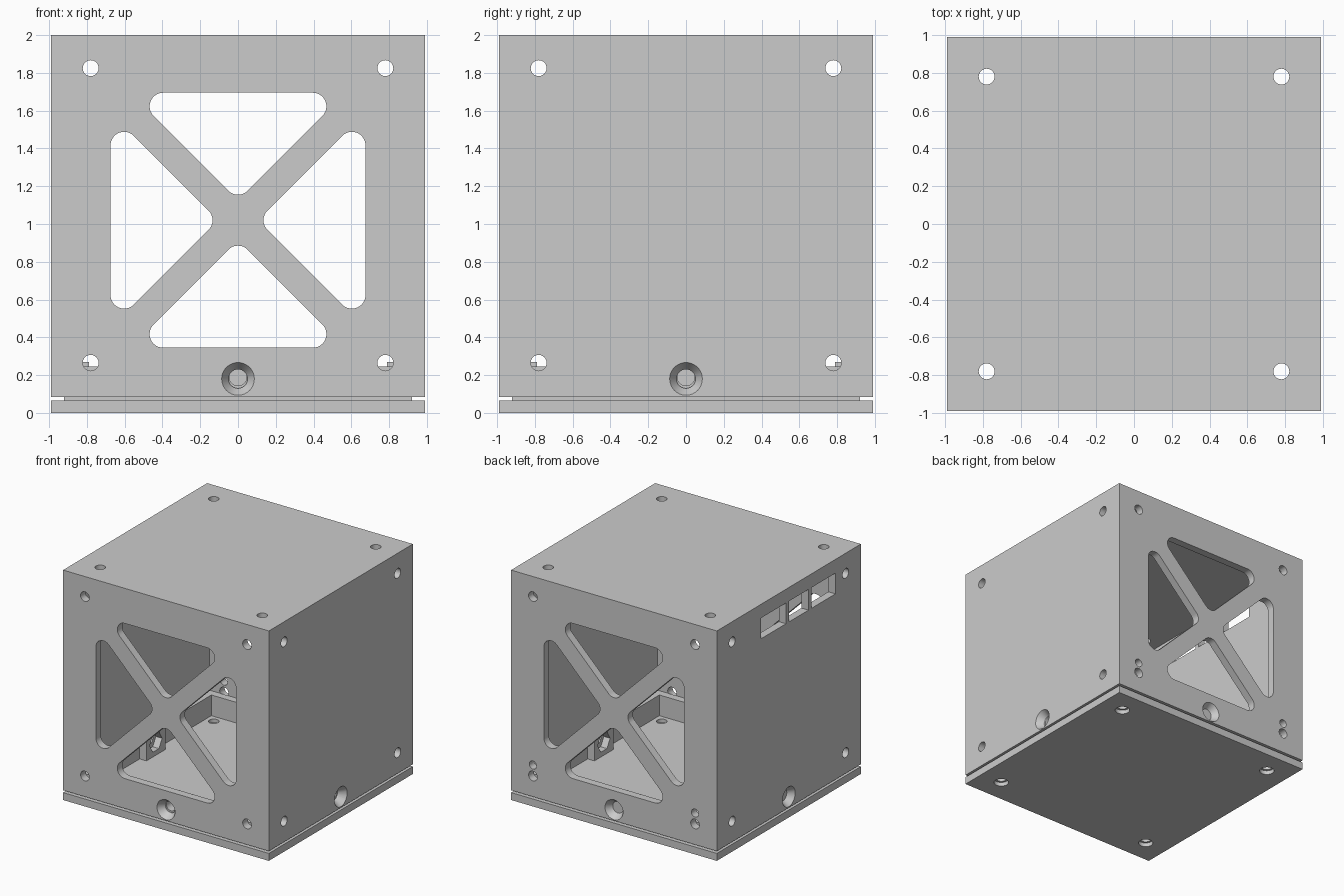
import bpy, bmesh
from math import sin, cos, pi, radians
from mathutils import Matrix, Vector

if "Cube" in bpy.data.objects:
    bpy.data.objects.remove(bpy.data.objects["Cube"])

# Single plastic colour
grey = bpy.data.materials.new("light grey plastic")
grey.use_nodes = True
grey.diffuse_color = (0.6, 0.6, 0.6, 1)
grey.node_tree.nodes["Principled BSDF"].inputs["Base Color"].default_value = (0.6, 0.6, 0.6, 1)


def circle(u, v, r, n=32, turn=0):
    return [(u + r * cos(turn + 2 * pi * i / n), v + r * sin(turn + 2 * pi * i / n)) for i in range(n)]


def rect(u0, u1, v0, v1):
    return [(u0, v0), (u1, v0), (u1, v1), (u0, v1)]


def prism(name, outline, d0, d1, angle=0, flat=False, end_outline=None):
    """Extrude an outline: into the front wall turned by angle, or up z when flat."""
    bm = bmesh.new()
    spin = Matrix.Rotation(radians(angle), 3, 'Z')

    def place(p, d):
        return Vector((p[0], p[1], d)) if flat else spin @ Vector((p[0], d, p[1]))
    a = [bm.verts.new(place(p, d0)) for p in outline]
    b = [bm.verts.new(place(p, d1)) for p in (end_outline or outline)]
    bm.faces.new(a)
    bm.faces.new(b)
    for i in range(len(a)):
        j = (i + 1) % len(a)
        bm.faces.new((a[i], a[j], b[j], b[i]))
    bmesh.ops.recalc_face_normals(bm, faces=bm.faces)
    mesh = bpy.data.meshes.new(name)
    bm.to_mesh(mesh)
    bm.free()
    mesh.materials.append(grey)
    obj = bpy.data.objects.new(name, mesh)
    bpy.context.collection.objects.link(obj)
    return obj


def boolean(target, tool, operation='DIFFERENCE'):
    tool.hide_render = True
    mod = target.modifiers.new("boolean", 'BOOLEAN')
    mod.operation, mod.solver, mod.object = operation, 'EXACT', tool
    bpy.context.view_layer.objects.active = target
    bpy.ops.object.modifier_apply(modifier=mod.name)
    bpy.data.objects.remove(tool)


def cut(target, outline, d0, d1, angle=0, flat=False, end_outline=None):
    boolean(target, prism("cutter", outline, d0, d1, angle, flat, end_outline))


def rounded_triangle(turn, centre_z, gap=0.105, reach=0.675, r=0.072):
    """Right-angled triangle with its apex near the centre and rounded corners."""
    side = reach - r
    apex = gap + r * 2 ** 0.5
    half = side - apex
    points = []
    for (u, v), start, sweep in (((0, apex), 225, 90), ((half, side), -45, 135), ((-half, side), 90, 135)):
        for i in range(13):
            t = radians(start + sweep * i / 12)
            points.append((u + r * cos(t), v + r * sin(t)))
    c, s = cos(turn), sin(turn)
    return [(u * c - v * s, u * s + v * c + centre_z) for u, v in points]


OUT, INNER, LIP = 0.99, 0.922, 0.855
HOLE = 0.78
SCREW_Z = 0.18
corners = [(x, y) for x in (-HOLE, HOLE) for y in (-HOLE, HOLE)]

# Shell: open-bottomed box
shell = prism("shell", rect(-OUT, OUT, -OUT, OUT), 0.085, 2, flat=True)
cut(shell, rect(-INNER, INNER, -INNER, INNER), 0, 1.93, flat=True)
for x, y in corners:
    cut(shell, circle(x, y, 0.042), 1.85, 2.1, flat=True)

# Wall holes: corner bolts and a countersunk screw on every side
for angle in (0, 90, 180, 270):
    for x in (-HOLE, HOLE):
        for z in (0.265, 1.825):
            cut(shell, circle(x, z, 0.042), -1.1, -0.8, angle)
    cut(shell, circle(0, SCREW_Z, 0.05), -1.1, -0.8, angle)
    cut(shell, circle(0, SCREW_Z, 0.09), -0.995, -0.935, angle, end_outline=circle(0, SCREW_Z, 0.05))

# Cross-braced windows in the front and back walls
for angle in (0, 180):
    for k in range(4):
        cut(shell, rounded_triangle(k * pi / 2, 1.02), -1.1, -0.8, angle)

# Extra bolt holes low in the back wall
for x in (-HOLE, HOLE):
    cut(shell, circle(x, 0.36, 0.035), -1.1, -0.8, 180)

# Row of port slots high in the right-hand wall (-x)
for u0, u1 in ((-0.38, -0.04), (0, 0.27), (0.31, 0.64)):
    cut(shell, rect(u0, u1, 1.7, 1.88), -1.1, -0.8, 270)

# Base: plate with a raised lip that slides into the shell
base = prism("base_plate", rect(-OUT, OUT, -OUT, OUT), 0, 0.065, flat=True)
lip = prism("lip", rect(-INNER + 0.002, INNER - 0.002, -INNER + 0.002, INNER - 0.002), 0.03, 0.245, flat=True)
cut(lip, rect(-LIP, LIP, -LIP, LIP), 0, 1, flat=True)
boolean(base, lip, 'UNION')
for angle in (0, 90, 180, 270):
    # Nut holder block with a hexagonal pocket
    block = prism("nut_holder", rect(-0.13, 0.13, 0.03, 0.27), -0.88, -0.79, angle)
    boolean(base, block, 'UNION')
    cut(base, circle(0, SCREW_Z, 0.085, 6), -0.85, -0.7, angle)
    cut(base, circle(0, SCREW_Z + 0.01, 0.046), -1.1, -0.7, angle)

# Counterbored holes through the base
for x, y in corners:
    cut(base, circle(x, y, 0.042), -0.1, 0.2, flat=True)
    cut(base, circle(x, y, 0.06), -0.1, 0.035, flat=True)

for obj in (shell, base):
    bpy.ops.object.select_all(action='DESELECT')
    obj.select_set(True)
    bpy.context.view_layer.objects.active = obj
    bpy.ops.object.shade_smooth_by_angle(angle=radians(30))
